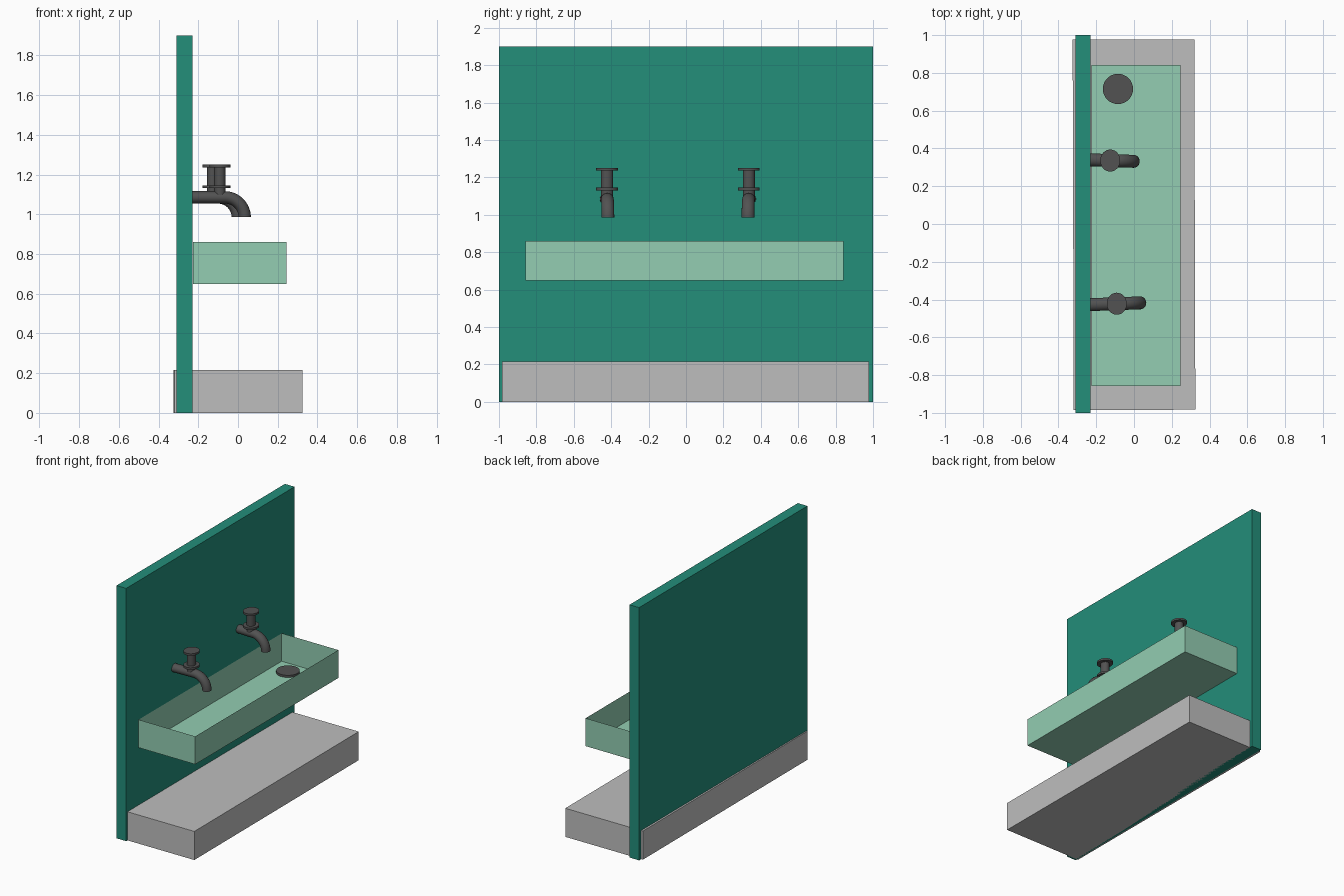
import bpy, bmesh, math
from mathutils import Matrix, Vector

if "Cube" in bpy.data.objects:
    bpy.data.objects.remove(bpy.data.objects["Cube"])


def mat(name, rgb):
    m = bpy.data.materials.new(name)
    lin = [((c / 255 + 0.055) / 1.055) ** 2.4 for c in rgb]
    m.diffuse_color = (*lin, 1)
    m.use_nodes = True
    m.node_tree.nodes["Principled BSDF"].inputs["Base Color"].default_value = m.diffuse_color
    return m


TEAL = mat("teal wall", (35, 142, 122))
MINT = mat("mint basin", (147, 205, 178))
GREY = mat("light grey stone", (190, 190, 190))
DARK = mat("dark metal", (82, 82, 82))


def make(name, bm, m, smooth=False):
    bmesh.ops.recalc_face_normals(bm, faces=bm.faces)
    me = bpy.data.meshes.new(name)
    bm.to_mesh(me)
    bm.free()
    me.materials.append(m)
    ob = bpy.data.objects.new(name, me)
    bpy.context.collection.objects.link(ob)
    if smooth:
        bpy.ops.object.select_all(action='DESELECT')
        ob.select_set(True)
        bpy.context.view_layer.objects.active = ob
        bpy.ops.object.shade_smooth_by_angle(angle=math.radians(35))
    return ob


def box(name, lo, hi, m, open_top=False, turn=0):
    bm = bmesh.new()
    lo, hi = Vector(lo), Vector(hi)
    bmesh.ops.create_cube(bm, size=1)
    bm.faces.ensure_lookup_table()
    if open_top:
        top = [f for f in bm.faces if f.calc_center_median().z > 0.4]
        bmesh.ops.delete(bm, geom=top, context='FACES')
    bm.transform(Matrix.Translation((lo + hi) / 2) @ Matrix.Rotation(turn, 4, 'Z')
                 @ Matrix.Diagonal((*(hi - lo), 1)))
    return make(name, bm, m)


def cylinder(bm, x, y, z0, z1, r, n=32):
    bmesh.ops.create_cone(bm, cap_ends=True, segments=n, radius1=r, radius2=r, depth=z1 - z0,
                          matrix=Matrix.Translation((x, y, (z0 + z1) / 2)))


# Wall, plinth and open thin-sheet basin
box("back_wall", (-0.31, -1, 0), (-0.23, 1, 1.9), TEAL)
box("plinth", (-0.322, -0.984, 0), (0.322, 0.977, 0.215), GREY, turn=math.radians(0.17))
box("basin", (-0.226, -0.858, 0.65), (0.245, 0.842, 0.86), MINT, open_top=True)

# Drain disc
bm = bmesh.new()
cylinder(bm, -0.085, 0.715, 0.651, 0.667, 0.08)
make("drain", bm, DARK, True)


def tap(side, x, y, turn):
    place = (Matrix.Translation((x, y, 0)) @ Matrix.Rotation(math.radians(turn), 4, 'Z')
             @ Matrix.Diagonal((1, 1.1, 1, 1)))
    # Spout: straight pipe swept into a quarter bend
    bm = bmesh.new()
    n, r, bend = 24, 0.031, 0.1
    path = [(-0.24 - x, 1.085, 0)]
    for i in range(13):
        a = math.pi / 2 * i / 12
        path.append((0.025 + bend * math.sin(a), 0.985 + bend * math.cos(a), a))
    rings = []
    for px, pz, a in path:
        rings.append([bm.verts.new((px + r * math.cos(t) * math.sin(a), r * math.sin(t),
                                    pz + r * math.cos(t) * math.cos(a)))
                      for t in (2 * math.pi * k / n for k in range(n))])
    for p, q in zip(rings, rings[1:]):
        for k in range(n):
            bm.faces.new((p[k], p[(k + 1) % n], q[(k + 1) % n], q[k]))
    bm.faces.new(rings[0])
    bm.faces.new(rings[-1])
    bm.transform(place)
    make(side + "_spout", bm, DARK, True)
    # Handle: stem with lower flange and top disc
    bm = bmesh.new()
    cylinder(bm, 0, 0, 1.09, 1.24, 0.029)
    cylinder(bm, 0, 0, 1.131, 1.146, 0.053)
    cylinder(bm, 0, 0, 1.236, 1.251, 0.053)
    bm.transform(place)
    make(side + "_handle", bm, DARK, True)


tap("left_tap", -0.091, -0.422, 2)
tap("right_tap", -0.126, 0.336, -2)
